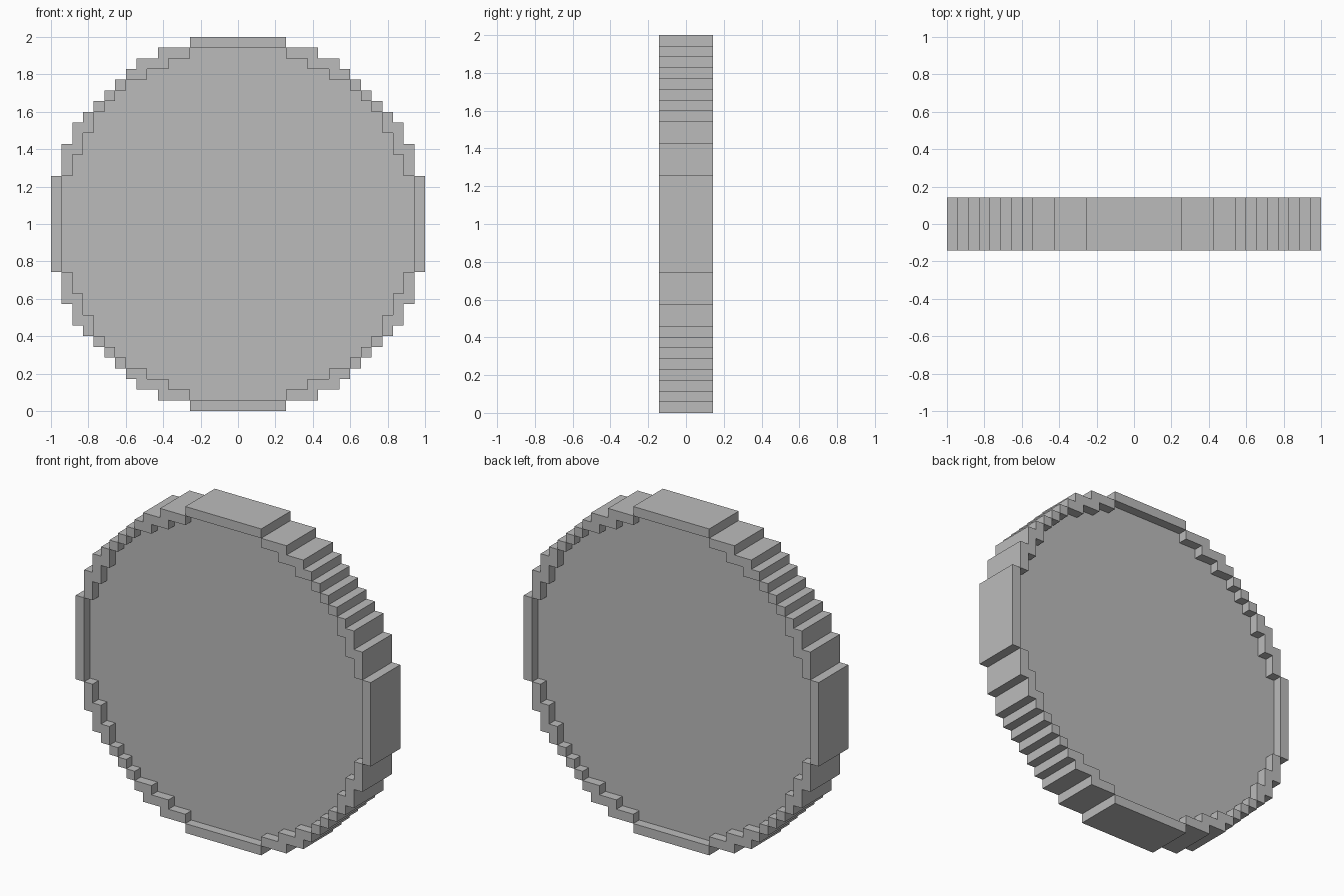
import bpy
import bmesh

cube = bpy.data.objects.get("Cube")
if cube:
    bpy.data.objects.remove(cube)

U = 2 / 35                      # size of one block
RIM_Y, PANEL_Y = 2.5, 1.5       # half depths, in blocks

# Stair corners of one quarter, as (x, height) in blocks from the centre
OUTER = [(17.5, 4.5), (16.5, 7.5), (15.5, 9.5), (14.5, 10.5), (13.5, 11.5), (12.5, 12.5),
         (11.5, 13.5), (10.5, 14.5), (9.5, 15.5), (7.5, 16.5), (4.5, 17.5)]
INNER = [(16.5, 4.5), (15.5, 6.5), (14.5, 8.5), (13.5, 10.5), (12.5, 11.5),
         (11.5, 12.5), (10.5, 13.5), (8.5, 14.5), (6.5, 15.5), (4.5, 16.5)]

grey = bpy.data.materials.new("plain grey")
grey.use_nodes = True
grey.diffuse_color = (0.5, 0.5, 0.5, 1)
grey.node_tree.nodes["Principled BSDF"].inputs["Base Color"].default_value = (0.5, 0.5, 0.5, 1)


def outline(steps):
    """Closed stair-stepped loop, made from one quarter turned four times."""
    quarter = [steps[0]]
    for (_, h), (x, h2) in zip(steps, steps[1:]):
        quarter += [(x, h), (x, h2)]
    loop = []
    for _ in range(4):
        loop += quarter
        quarter = [(-z, x) for x, z in quarter]
    return loop


def half_width(steps, z):
    return max((x for x, h in steps if h > abs(z)), default=0)


def face(bm, points):
    bm.faces.new([bm.verts.new((x * U, y * U, z * U + 1)) for x, y, z in points])


def both_sides(bm, loop, y):
    """The same flat shape on the front and on the back."""
    face(bm, [(x, -y, z) for x, z in loop])
    face(bm, [(x, y, z) for x, z in reversed(loop)])


def walls(bm, loop, y0, y1):
    for (ax, az), (bx, bz) in zip(loop, loop[1:] + loop[:1]):
        face(bm, [(ax, y0, az), (ax, y1, az), (bx, y1, bz), (bx, y0, bz)])


def finish(bm, name):
    bmesh.ops.remove_doubles(bm, verts=bm.verts, dist=0.0001)
    mesh = bpy.data.meshes.new(name)
    bm.to_mesh(mesh)
    bm.free()
    mesh.materials.append(grey)
    bpy.context.collection.objects.link(bpy.data.objects.new(name, mesh))


outer, inner = outline(OUTER), outline(INNER)

# Raised rim: outside walls, pocket walls on both sides, flat ring in bands
bm = bmesh.new()
walls(bm, outer, -RIM_Y, RIM_Y)
pocket = inner[::-1]
walls(bm, pocket, -RIM_Y, -PANEL_Y)
walls(bm, pocket, PANEL_Y, RIM_Y)
levels = sorted({z for _, z in outer + inner})
for low, high in zip(levels, levels[1:]):
    mid = (low + high) / 2
    a, b = half_width(INNER, mid), half_width(OUTER, mid)
    spans = [(-b, -a), (a, b)] if a else [(-b, b)]
    for left, right in spans:
        both_sides(bm, [(left, low), (right, low), (right, high), (left, high)], RIM_Y)
finish(bm, "rim")

# Recessed flat panels, front and back
bm = bmesh.new()
both_sides(bm, inner, PANEL_Y)
finish(bm, "recessed_panel")
